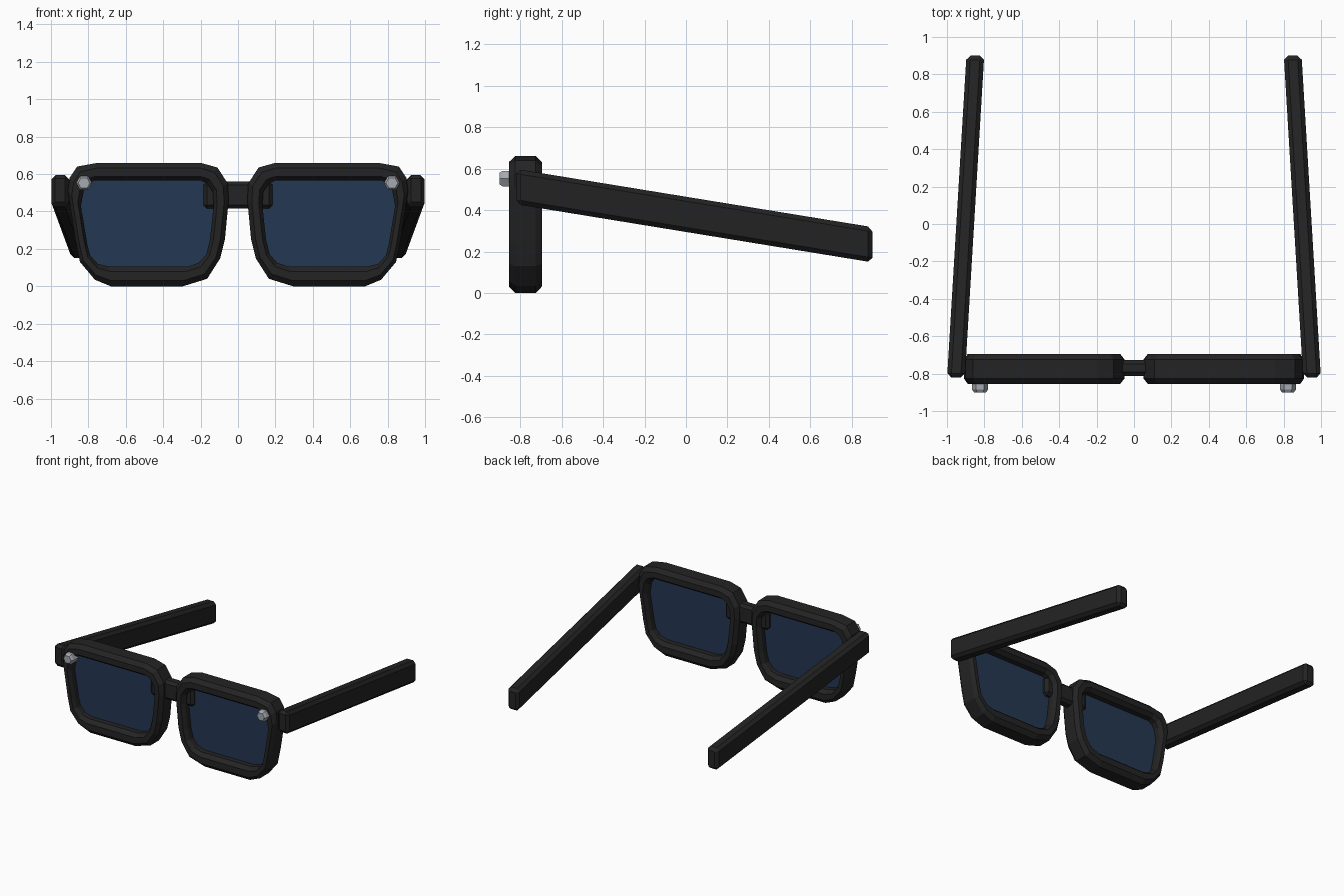
import bpy, bmesh
from mathutils import Matrix, Vector

cube = bpy.data.objects.get("Cube")
if cube:
    bpy.data.objects.remove(cube, do_unlink=True)


def material(name, color, rough):
    m = bpy.data.materials.new(name)
    m.use_nodes = True
    m.diffuse_color = color
    bsdf = m.node_tree.nodes["Principled BSDF"]
    bsdf.inputs["Base Color"].default_value = color
    bsdf.inputs["Roughness"].default_value = rough
    return m


BLACK = material("black plastic", (0.017, 0.017, 0.017, 1), 0.5)
BLUE = material("dark blue glass", (0.017, 0.039, 0.086, 1), 0.3)
SILVER = material("silver metal", (0.38, 0.4, 0.44, 1), 0.4)

FRAME_Y = -0.775

# Outer and inner rim outlines (x, z), four points per corner
OUTER = [(.75, .66), (.86, .64), (.90, .58), (.91, .51),
         (.87, .25), (.845, .13), (.765, .035), (.68, 0),
         (.295, 0), (.165, .04), (.095, .15), (.07, .25),
         (.05, .46), (.055, .55), (.11, .635), (.20, .66)]
INNER = [(.77, .565), (.805, .545), (.825, .51), (.84, .43),
         (.805, .22), (.79, .165), (.75, .12), (.69, .105),
         (.27, .105), (.21, .125), (.17, .17), (.15, .25),
         (.13, .435), (.135, .505), (.165, .55), (.20, .565)]


def finish(name, bm, mat):
    bmesh.ops.recalc_face_normals(bm, faces=bm.faces)
    me = bpy.data.meshes.new(name)
    bm.to_mesh(me)
    bm.free()
    me.materials.append(mat)
    ob = bpy.data.objects.new(name, me)
    bpy.context.collection.objects.link(ob)
    return ob


def outline(bm, side, t, y):
    """Loop of vertices a fraction t of the way from outer to inner outline."""
    return [bm.verts.new((side * (a[0] + (b[0] - a[0]) * t), FRAME_Y + y,
                          a[1] + (b[1] - a[1]) * t))
            for a, b in zip(OUTER, INNER)]


def bridge_loops(bm, a, b):
    n = len(a)
    for i in range(n):
        j = (i + 1) % n
        bm.faces.new((a[i], a[j], b[j], b[i]))


def chamfered_box(size, chamfer):
    bm = bmesh.new()
    bmesh.ops.create_cube(bm, size=1)
    bmesh.ops.scale(bm, vec=Vector(size), verts=bm.verts)
    bmesh.ops.bevel(bm, geom=bm.edges[:], offset=chamfer, segments=1,
                    affect='EDGES')
    return bm


def rim(name, side):
    bm = bmesh.new()
    section = [(0, -.05), (.3, -.08), (.76, -.08), (1, -.05),
               (1, .05), (.76, .08), (.3, .08), (0, .05)]
    loops = [outline(bm, side, t, y) for t, y in section]
    for k, loop in enumerate(loops):
        bridge_loops(bm, loop, loops[(k + 1) % len(loops)])
    finish(name, bm, BLACK)


def lens(name, side):
    bm = bmesh.new()
    front = outline(bm, side, .8, -.01)
    back = outline(bm, side, .8, .01)
    bridge_loops(bm, front, back)
    bm.faces.new(front)
    bm.faces.new(back[::-1])
    finish(name, bm, BLUE)


def arm(name, side):
    # Straight bar sheared downwards and inwards towards its back end
    bm = chamfered_box((.095, 1.72, .17), .022)
    for v in bm.verts:
        v.co.z += .373 - .163 * v.co.y
        v.co.x = side * (v.co.x + .9 - .06 * v.co.y)
        v.co.y += .04
    finish(name, bm, BLACK)


def rivet(name, side):
    # Six-sided head with a narrowed front rim
    bm = bmesh.new()
    turn = Matrix.Rotation(1.5707963, 4, 'X')
    for r1, r2, y, depth in ((.043, .043, -.85, .07), (.043, .032, -.8925, .015)):
        place = Matrix.Translation((side * .823, y, .552)) @ turn
        spin = Matrix.Rotation(.5235988, 4, 'Z')
        bmesh.ops.create_cone(bm, cap_ends=True, segments=6, radius1=r1,
                              radius2=r2, depth=depth, matrix=place @ spin)
    # Put corners at the left and right
    head = [v.co for v in bm.verts]
    if max(abs(c.x - side * .823) for c in head) < .04:
        bmesh.ops.rotate(bm, verts=bm.verts, cent=(side * .823, 0, .552),
                         matrix=Matrix.Rotation(.5235988, 3, 'Y'))
    finish(name, bm, SILVER)


for label, side in (("left", 1), ("right", -1)):
    rim(label + "_rim", side)
    lens(label + "_lens", side)
    arm(label + "_arm", side)
    rivet(label + "_rivet", side)

# Nose bridge, its ends passing through both rims
bm = chamfered_box((.37, .084, .146), .02)
bmesh.ops.translate(bm, vec=(0, -.77, .488), verts=bm.verts)
finish("nose_bridge", bm, BLACK)
